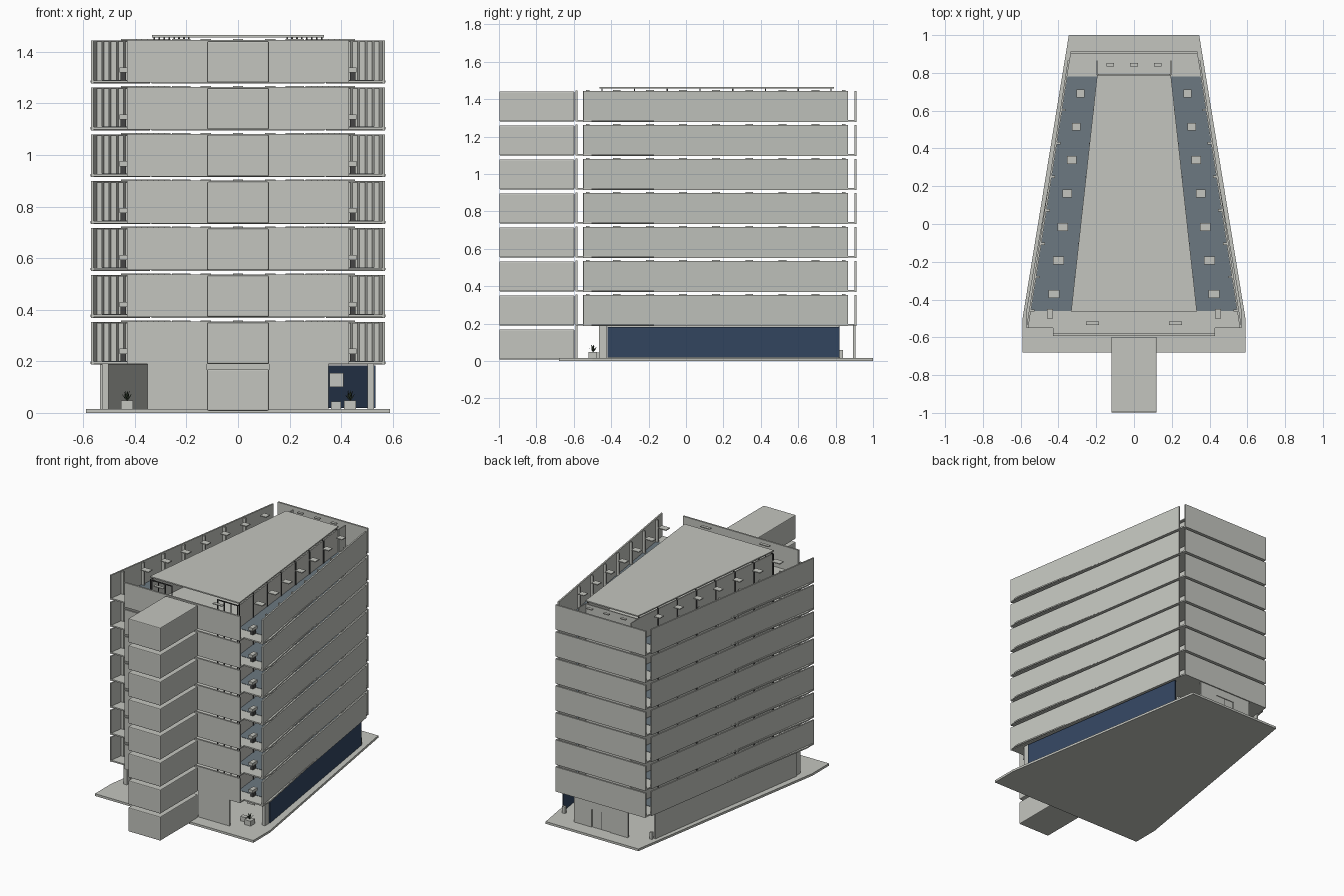
import bpy, bmesh, math
from mathutils import Vector

cube = bpy.data.objects.get("Cube")
if cube:
    bpy.data.objects.remove(cube)


def material(name, r, g, b):
    m = bpy.data.materials.new(name)
    m.use_nodes = True
    m.diffuse_color = (r, g, b, 1)
    bsdf = m.node_tree.nodes["Principled BSDF"]
    bsdf.inputs["Base Color"].default_value = (r, g, b, 1)
    bsdf.inputs["Roughness"].default_value = 0.8
    return m


concrete = material("pale concrete", 0.55, 0.56, 0.52)
carpet = material("blue grey carpet", 0.15, 0.19, 0.22)
glass = material("dark blue glass", 0.034, 0.062, 0.122)
metal = material("dark metal", 0.06, 0.06, 0.06)
leaf = material("dark green leaf", 0.04, 0.06, 0.035)

parts = {}


def part(name, mat):
    """Mesh that collects all repeats of one building part."""
    if name not in parts:
        parts[name] = (bmesh.new(), mat)
    return parts[name][0]


def prism(bm, outline, z0, z1):
    """Extrude a plan outline between two heights."""
    low = [bm.verts.new((x, y, z0)) for x, y in outline]
    face = bm.faces.new(low)
    top = bmesh.ops.extrude_face_region(bm, geom=[face])["geom"]
    for v in top:
        if isinstance(v, bmesh.types.BMVert):
            v.co.z = z1


def box(bm, x0, x1, y0, y1, z0, z1):
    prism(bm, [(x0, y0), (x1, y0), (x1, y1), (x0, y1)], z0, z1)


def wall(bm, a, b, t, z0, z1):
    """Straight wall of thickness t along the plan line a-b."""
    a, b = Vector(a), Vector(b)
    n = (b - a).orthogonal().normalized() * t / 2
    prism(bm, [a - n, b - n, b + n, a + n], z0, z1)


def mirrored(half):
    """Full outline from its right half, listed front to back."""
    return half + [(-x, y) for x, y in reversed(half)]


def side_x(y):
    """Half width of the tapering facade at depth y."""
    return 0.565 - 0.155 * (y + 0.55)


FLOORS, FIRST, PITCH = 7, 0.187, 0.1818
STATIONS = [-0.37 + 0.177 * k for k in range(7)]

# Ground plate
prism(part("ground_plate", concrete),
      mirrored([(0.59, -0.68), (0.59, -0.5), (0.345, 1.0)]), 0, 0.015)

# Upper storeys
slab_outline = mirrored([(0.43, -0.592), (0.43, -0.55), (0.57, -0.55),
                         (0.572, -0.47), (side_x(0.45), 0.45), (0.345, 0.86),
                         (0.335, 0.905)])
for i in range(FLOORS):
    z = FIRST + PITCH * i
    floor_z, top = z + 0.012, z + 0.166
    prism(part("floor_slabs", concrete), slab_outline, z + 0.003, floor_z)
    box(part("front_panels", concrete), -0.43, 0.43, -0.592, -0.58, floor_z, z + 0.168)
    box(part("back_panels", concrete), -0.335, 0.335, 0.9, 0.912, z, top)
    wall(part("cross_partitions", concrete), (-0.19, 0.79), (0.19, 0.79), 0.008, floor_z, top)
    for x in (-0.125, 0, 0.125):
        box(part("ceiling_lamps", concrete), x - 0.02, x + 0.02, 0.835, 0.853, top, z + 0.172)
    for s in (-1, 1):
        wall(part("side_panels", concrete), (s * side_x(-0.55), -0.55),
             (s * side_x(0.865), 0.865), 0.01, z, top)
        # Narrow ledge where the floor passes the facade
        prism(part("floor_ledges", concrete),
              [(s * (side_x(-0.47) + 0.014), -0.47), (s * side_x(0.45), 0.45),
               (s * side_x(-0.47), -0.47)], z + 0.008, floor_z)
        prism(part("office_carpets", carpet),
              [(s * 0.33, -0.46), (s * (side_x(-0.46) - 0.006), -0.46),
               (s * (side_x(0.78) - 0.006), 0.78), (s * 0.195, 0.78)],
              floor_z, floor_z + 0.002)
        wall(part("office_partitions", concrete), (s * 0.325, -0.45), (s * 0.19, 0.78),
             0.008, floor_z, top)
        wall(part("back_room_walls", concrete), (s * 0.195, 0.79), (s * 0.195, 0.865),
             0.006, floor_z, top)
        wall(part("lobby_frames", metal), (s * 0.32, -0.46), (s * 0.17, -0.46),
             0.006, top - 0.006, top)
        for x in (0.17, 0.22, 0.27, 0.32):
            box(part("lobby_frames", metal), s * x - 0.003, s * x + 0.003,
                -0.463, -0.457, floor_z, top)
        box(part("ceiling_lamps", concrete), s * 0.22 - 0.035, s * 0.22 + 0.035,
            -0.535, -0.515, top, z + 0.172)
        # Corner seat beside the open balcony
        box(part("corner_seats", concrete), s * 0.445 - 0.015, s * 0.445 + 0.015,
            -0.5, -0.45, floor_z + 0.03, floor_z + 0.05)
        box(part("corner_seat_legs", metal), s * 0.445 - 0.01, s * 0.445 + 0.01,
            -0.49, -0.46, floor_z, floor_z + 0.03)
        for y in STATIONS:
            # Lamp between the inner partition and the facade
            x = s * (side_x(y) + 0.32 - 0.11 * (y + 0.46)) / 2
            w = 0.03 - 0.008 * (y + 0.37)
            box(part("ceiling_lamps", concrete), x - w, x + w, y - 0.021, y + 0.021,
                top, z + 0.172)
            # Facade fin and partition mullion
            fy = y - 0.088
            fx = s * (side_x(fy) - 0.014)
            box(part("facade_fins", concrete), fx - 0.01, fx + 0.01, fy - 0.006,
                fy + 0.006, floor_z, top - 0.004)
            mx = s * (0.332 - 0.11 * (fy + 0.46))
            box(part("partition_mullions", metal), mx - 0.003, mx + 0.003, fy - 0.003,
                fy + 0.003, floor_z, top)

# Roof canopy on short hangers
roof = FIRST + PITCH * FLOORS - 0.003
prism(part("roof_canopy", concrete), mirrored([(0.333, -0.462), (0.195, 0.79)]),
      roof, roof + 0.008)
for s in (-1, 1):
    for k in range(8):
        y = -0.45 + k * 0.175
        x = s * (0.325 - 0.11 * (y + 0.45))
        box(part("canopy_hangers", metal), x - 0.003, x + 0.003, y - 0.003, y + 0.003,
            roof - 0.02, roof)

# Lift tower: one softly edged box per storey
for i in range(FLOORS + 1):
    z = max(FIRST + PITCH * (i - 1) + 0.003, 0.006)
    box(part("lift_tower_boxes", concrete), -0.12, 0.12, -0.998, -0.597, z, z + 0.161)

# Ground storey walls
for s in (-1, 1):
    wall(part("ground_front_wall", concrete), (s * 0.12, -0.586), (s * 0.35, -0.586),
         0.012, 0.015, 0.2)
    a, b = (s * 0.53, -0.42), (s * 0.342, 0.82)
    if s > 0:
        wall(part("ground_glass_wall", glass), a, b, 0.006, 0.018, 0.183)
    else:
        wall(part("ground_side_wall", concrete), a, b, 0.01, 0.015, 0.187)
    box(part("ground_front_posts", concrete), s * 0.515 - 0.012, s * 0.515 + 0.012,
        -0.465, -0.422, 0.015, 0.19)
    box(part("ground_back_posts", concrete), s * 0.325 - 0.01, s * 0.325 + 0.01,
        0.822, 0.84, 0.015, 0.06)
    box(part("ground_back_wall", concrete), min(s * 0.07, s * 0.2), max(s * 0.07, s * 0.2),
        0.893, 0.905, 0.015, 0.19)
box(part("ground_back_wall", concrete), -0.07, 0.07, 0.893, 0.905, 0.135, 0.19)
box(part("back_door", concrete), -0.068, 0.068, 0.896, 0.9, 0.015, 0.135)
box(part("door_seam", metal), -0.001, 0.001, 0.895, 0.902, 0.015, 0.135)
box(part("notice_board", concrete), 0.355, 0.41, -0.41, -0.405, 0.1, 0.155)
box(part("entrance_bench", concrete), 0.36, 0.4, -0.49, -0.46, 0.015, 0.045)

# Potted plants by the entrance
for px in (-0.43, 0.435):
    box(part("plant_pots", concrete), px - 0.023, px + 0.023, -0.52, -0.475, 0.015, 0.048)
    for k in range(9):
        a = k * math.tau / 9
        reach = 0.012 + 0.012 * (k % 2)
        bm = part("plant_leaves", leaf)
        root = Vector((px, -0.497, 0.045))
        tip = root + Vector((math.cos(a) * reach, math.sin(a) * reach, 0.055 - reach))
        side = Vector((-math.sin(a), math.cos(a), 0)) * 0.004
        mid = (root + tip) / 2
        bm.faces.new([bm.verts.new(p) for p in (root, mid + side, tip, mid - side)])

# Turn the collected meshes into objects
for name, (bm, mat) in parts.items():
    bmesh.ops.recalc_face_normals(bm, faces=bm.faces)
    mesh = bpy.data.meshes.new(name)
    bm.to_mesh(mesh)
    bm.free()
    mesh.materials.append(mat)
    obj = bpy.data.objects.new(name, mesh)
    bpy.context.collection.objects.link(obj)
    if name == "lift_tower_boxes":
        bevel = obj.modifiers.new("soft_edges", 'BEVEL')
        bevel.width = 0.005
        bevel.segments = 2
